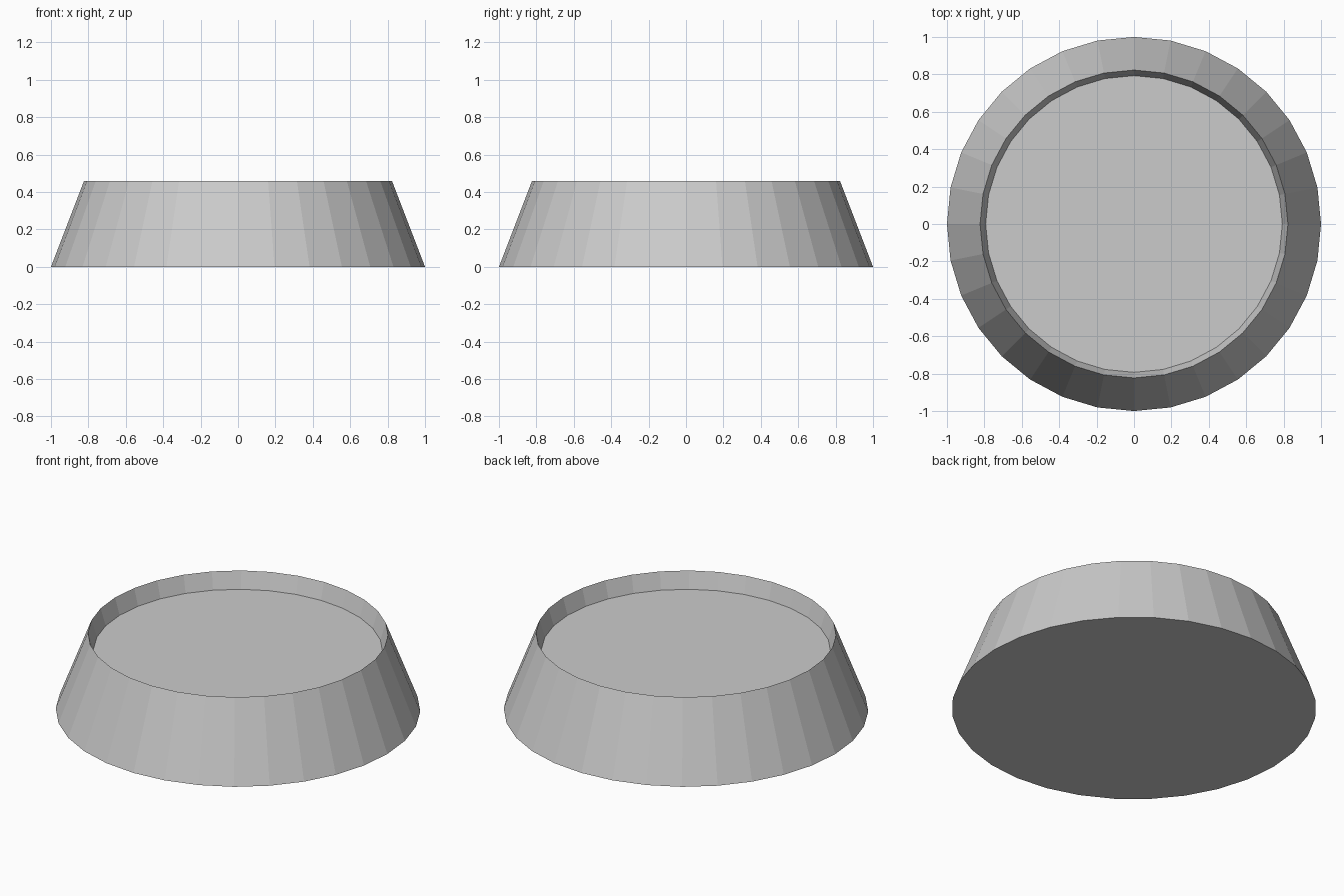
import bpy, bmesh, math

if "Cube" in bpy.data.objects:
    bpy.data.objects.remove(bpy.data.objects["Cube"])

SIDES = 32
# Profile (radius, height): base edge, rim, recessed floor edge
PROFILE = [(1.0, 0.0), (0.823, 0.46), (0.793, 0.36)]

bm = bmesh.new()
rings = [
    [bm.verts.new((r * math.cos(2 * math.pi * i / SIDES),
                   r * math.sin(2 * math.pi * i / SIDES), z))
     for i in range(SIDES)]
    for r, z in PROFILE
]

# Outer sloped wall and inner wall of the recess
for low, high in zip(rings, rings[1:]):
    for i in range(SIDES):
        j = (i + 1) % SIDES
        bm.faces.new((low[i], low[j], high[j], high[i]))

# Underside and recessed floor
bm.faces.new(rings[0][::-1])
bm.faces.new(rings[-1])
bmesh.ops.recalc_face_normals(bm, faces=bm.faces)

mesh = bpy.data.meshes.new("tapered_dish")
bm.to_mesh(mesh)
bm.free()
bpy.context.collection.objects.link(bpy.data.objects.new("tapered_dish", mesh))
